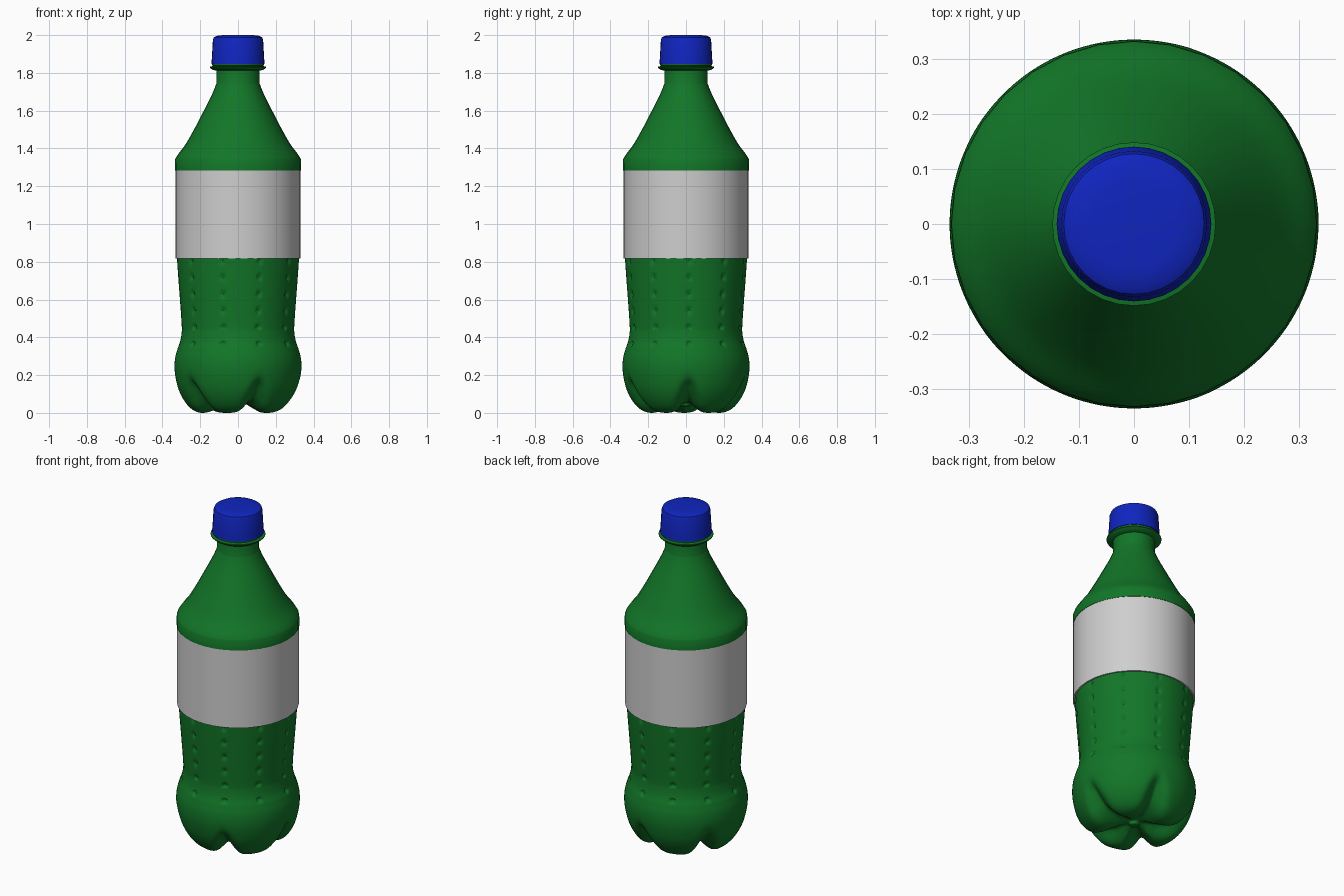
import bpy
import math
from mathutils import Vector

cube = bpy.data.objects.get("Cube")
if cube:
    bpy.data.objects.remove(cube, do_unlink=True)


def make_material(name, rgb):
    mat = bpy.data.materials.new(name)
    mat.use_nodes = True
    colour = (*rgb, 1.0)
    mat.diffuse_color = colour
    mat.node_tree.nodes["Principled BSDF"].inputs["Base Color"].default_value = colour
    return mat


GREEN = make_material("bottle green", (0.006, 0.18, 0.021))
BLUE = make_material("cap blue", (0.005, 0.018, 0.52))
GREY = make_material("label pale grey", (0.62, 0.62, 0.62))


def smooth_path(points, steps):
    """Catmull-Rom samples through points of any dimension."""
    pts = [Vector(p) for p in points]
    pts = [2 * pts[0] - pts[1]] + pts + [2 * pts[-1] - pts[-2]]
    out = []
    for a, b, c, d in zip(pts, pts[1:], pts[2:], pts[3:]):
        for i in range(steps):
            t = i / steps
            out.append(0.5 * (2 * b + (c - a) * t + (2 * a - 5 * b + 4 * c - d) * t ** 2
                              + (3 * b - a - 3 * c + d) * t ** 3))
    return out + [pts[-2]]


def sweep(name, rows, segments, material, place, cap_start=False, cap_end=False):
    """Ring mesh: place(row, angle) gives (radius, z) of each vertex."""
    verts, faces = [], []
    for row in rows:
        for s in range(segments):
            a = math.tau * s / segments
            r, z = place(row, a)
            verts.append((r * math.cos(a), r * math.sin(a), z))
    for k in range(len(rows) - 1):
        for s in range(segments):
            n = (s + 1) % segments
            faces.append((k * segments + s, k * segments + n,
                          (k + 1) * segments + n, (k + 1) * segments + s))
    if cap_start:
        faces.append(tuple(reversed(range(segments))))
    if cap_end:
        start = (len(rows) - 1) * segments
        faces.append(tuple(range(start, start + segments)))
    mesh = bpy.data.meshes.new(name)
    mesh.from_pydata(verts, [], faces)
    mesh.materials.append(material)
    obj = bpy.data.objects.new(name, mesh)
    bpy.context.collection.objects.link(obj)
    bpy.ops.object.select_all(action="DESELECT")
    obj.select_set(True)
    bpy.context.view_layer.objects.active = obj
    bpy.ops.object.shade_smooth_by_angle(angle=math.radians(35))
    return obj


def lathe(name, profile, material, **caps):
    return sweep(name, profile, 32, material, lambda p, a: (p[0], p[1]), **caps)


def angle_from(a, offset, count):
    """Signed angle to the nearest of count evenly spaced directions."""
    step = math.tau / count
    return (a - offset + step / 2) % step - step / 2


TURN = math.radians(3)

# Five-footed base: lobe radius, lobe height, groove radius, groove height
base_points = [
    (0.006, 0.035, 0.006, 0.035), (0.022, 0.037, 0.022, 0.037),
    (0.032, 0.052, 0.032, 0.054), (0.07, 0.04, 0.065, 0.058),
    (0.12, 0.014, 0.11, 0.056), (0.17, 0.001, 0.155, 0.062),
    (0.21, 0.003, 0.19, 0.07), (0.25, 0.024, 0.22, 0.085),
    (0.285, 0.065, 0.25, 0.11), (0.313, 0.12, 0.283, 0.145),
    (0.329, 0.18, 0.322, 0.185), (0.336, 0.235, 0.336, 0.235),
    (0.333, 0.29, 0.333, 0.29), (0.32, 0.34, 0.32, 0.34)]


def place_base(row, a):
    r, z, groove_r, groove_z = row
    offset = angle_from(a, TURN, 5)
    width = min(0.05 / max(r, 0.01), 0.4) * (1 - 0.45 * min(max((z - 0.06) / 0.14, 0), 1))
    w = math.exp(-(offset / width) ** 2)
    return r + (groove_r - r) * w, z + (groove_z - z) * w


sweep("base", smooth_path(base_points, 5), 240, GREEN, place_base, cap_start=True)

# Waist with ten columns of dimples
waist = smooth_path([(0.32, 0.34), (0.306, 0.38), (0.299, 0.42), (0.298, 0.46),
                     (0.306, 0.58), (0.315, 0.7), (0.324, 0.83)], 10)
DIMPLE_HEIGHTS = [0.365 + 0.088 * i for i in range(6)]


def place_waist(row, a):
    r, z = row
    across = angle_from(a, TURN, 10) * r
    up = min(abs(z - h) for h in DIMPLE_HEIGHTS)
    dist = math.hypot(across, up) / 0.018
    dent = 0.012 * (1 - dist ** 2) if dist < 1 and z > 0.341 else 0
    return r - dent, z


sweep("waist", waist, 240, GREEN, place_waist)

# Wrapped label
lathe("label", [(0.322, 0.818), (0.332, 0.818), (0.332, 1.286), (0.322, 1.286)], GREY)

# Shoulder and neck
shoulder = smooth_path([(0.333, 1.342), (0.318, 1.368), (0.276, 1.425), (0.233, 1.5),
                        (0.181, 1.6), (0.136, 1.69), (0.116, 1.74)], 4)
lathe("shoulder", [(0.322, 1.284), (0.334, 1.284)] + shoulder
      + [(0.114, 1.745), (0.114, 1.85)], GREEN)

# Neck support ring and tamper band
lathe("neck_ring", [(0.112, 1.812), (0.135, 1.816), (0.149, 1.828),
                    (0.149, 1.833), (0.112, 1.84)], GREEN)
lathe("neck_band", [(0.11, 1.836), (0.136, 1.838), (0.138, 1.849), (0.11, 1.849)], GREEN)

# Screw cap
lathe("cap", [(0.11, 1.847), (0.141, 1.847), (0.139, 1.87), (0.133, 1.975),
              (0.128, 1.988), (0.114, 1.996), (0.08, 2.0)], BLUE,
      cap_start=True, cap_end=True)
